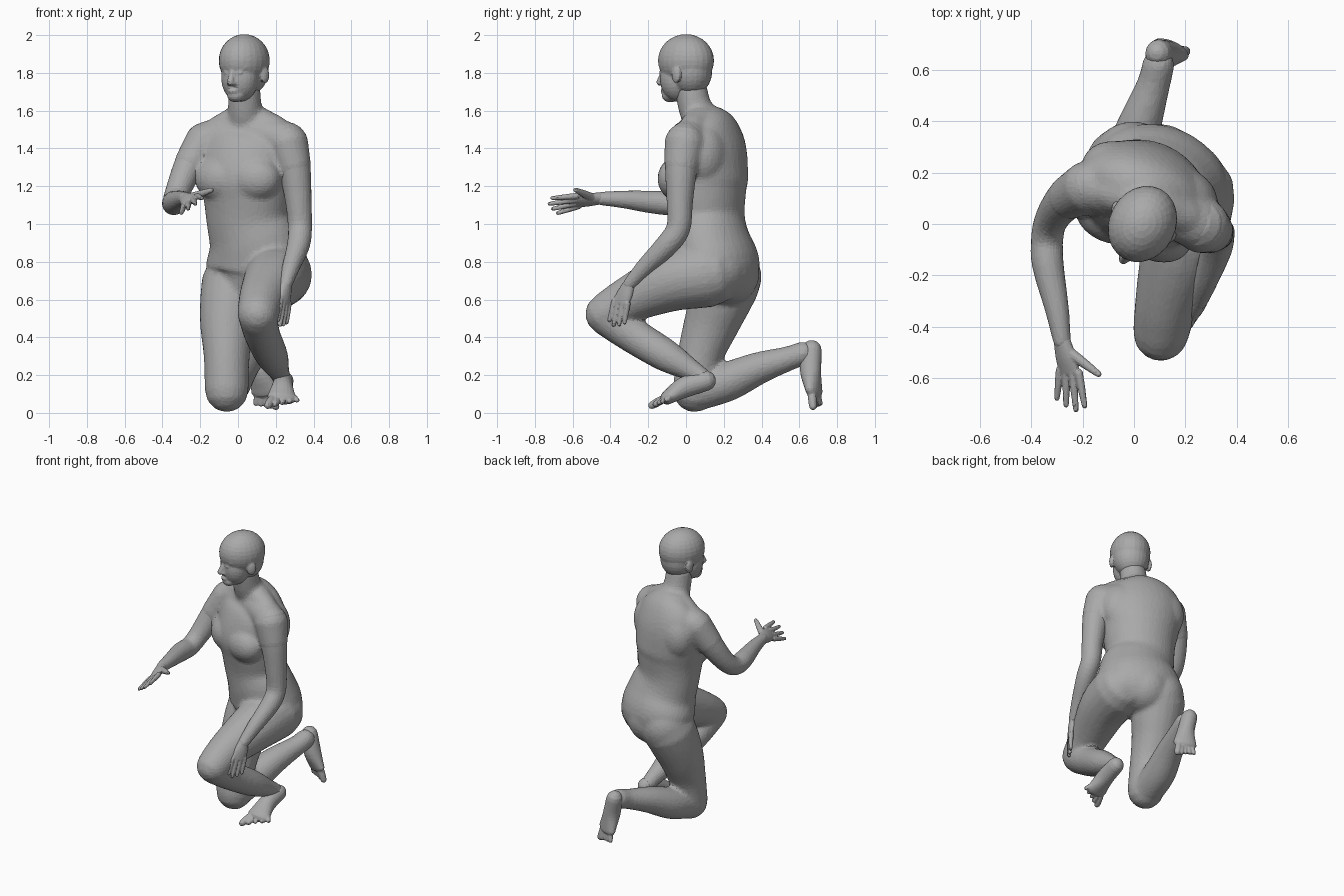
import bpy, bmesh, math
from mathutils import Vector, Matrix

cube = bpy.data.objects.get("Cube")
if cube:
    bpy.data.objects.remove(cube, do_unlink=True)

skin = bpy.data.materials.new("plain_grey")
skin.use_nodes = True
GREY = (0.4, 0.4, 0.4, 1)
skin.diffuse_color = GREY
skin.node_tree.nodes["Principled BSDF"].inputs["Base Color"].default_value = GREY

UP = Vector((0, 0, 1))


def axes(degrees):
    """Sideways (model's left) and forward directions of a turned body part."""
    a = math.radians(degrees)
    return Vector((math.cos(a), -math.sin(a), 0)), Vector((-math.sin(a), -math.cos(a), 0))


def spline(points, steps):
    """Smooth path through points that carry position and radii."""
    pts = [Vector(p) for p in points]
    pts = [2 * pts[0] - pts[1]] + pts + [2 * pts[-1] - pts[-2]]
    out = []
    for a, b, c, d in zip(pts, pts[1:], pts[2:], pts[3:]):
        for i in range(steps):
            t = i / steps
            out.append(b + (c - a) * t / 2 + (2 * a - 5 * b + 4 * c - d) * t * t / 2
                       + (3 * b - a - 3 * c + d) * t ** 3 / 2)
    return out + [pts[-2]]


def tube(bm, points, side=(1, 0, 0), cap=1.0, sides=20, steps=4):
    """Rounded tube; each point is x, y, z, radius and optionally depth radius."""
    path = spline([(*p, p[3]) if len(p) == 4 else p for p in points], steps)
    pos = [Vector(p[:3]) for p in path]
    rings = []
    last = len(path) - 1
    for i, p in enumerate(path):
        tangent = (pos[min(i + 1, last)] - pos[max(i - 1, 0)]).normalized()
        w = Vector(side)
        w = (w - tangent * w.dot(tangent)).normalized()
        n = tangent.cross(w)
        bulge = [0.0]
        if i == 0:
            bulge = [-1.45, -1.0, -0.5, 0.0]
        elif i == last:
            bulge = [0.0, 0.5, 1.0, 1.45]
        for b in bulge:
            c = pos[i] + tangent * math.sin(b) * p[4] * cap
            k = math.cos(b)
            rings.append([bm.verts.new(c + w * math.cos(t) * p[3] * k + n * math.sin(t) * p[4] * k)
                          for t in (math.tau * j / sides for j in range(sides))])
    for lo, hi in zip(rings, rings[1:]):
        for j in range(sides):
            k = (j + 1) % sides
            bm.faces.new((lo[j], lo[k], hi[k], hi[j]))
    bm.faces.new(rings[0][::-1])
    bm.faces.new(rings[-1])


def ball(bm, centre, half, turn=0):
    """Ellipsoid with half sizes sideways, forward and up."""
    m = Matrix.Translation(centre) @ Matrix.Rotation(math.radians(-turn), 4, "Z") @ Matrix.Diagonal((*half, 1))
    bmesh.ops.create_uvsphere(bm, u_segments=24, v_segments=16, radius=1, matrix=m)


def finish(bm, name, voxel, smooth, keep):
    """Fuse the overlapping volumes into one faceted skin."""
    bmesh.ops.recalc_face_normals(bm, faces=bm.faces)
    mesh = bpy.data.meshes.new(name)
    bm.to_mesh(mesh)
    bm.free()
    mesh.materials.append(skin)
    ob = bpy.data.objects.new(name, mesh)
    bpy.context.collection.objects.link(ob)
    fuse = ob.modifiers.new("fuse", "REMESH")
    fuse.mode = "VOXEL"
    fuse.voxel_size = voxel
    soft = ob.modifiers.new("soften", "SMOOTH")
    soft.factor = 0.5
    soft.iterations = smooth
    facet = ob.modifiers.new("facet", "DECIMATE")
    facet.ratio = keep


# Arm paths: the right one reaches forward, the left one rests on the knee
right_wrist = (-.28, -.455, 1.135, .035)
left_wrist = (.252, -.3, .68, .035)
right_path = [(-.175, .145, 1.44, .1), (-.258, .1, 1.31, .082), (-.32, .02, 1.17, .066),
              (-.338, -.06, 1.113, .063), (-.335, -.16, 1.115, .062), (-.3, -.33, 1.13, .047), right_wrist]
left_path = [(.262, -.005, 1.435, .105), (.298, -.025, 1.3, .087), (.32, -.033, 1.12, .07),
             (.328, -.04, .98, .064), (.32, -.1, .89, .061), (.28, -.22, .77, .047), left_wrist]

# Torso, shoulders, shoulder blades and chest
side, front = axes(22)
body = bmesh.new()
tube(body, [(.08, .17, .66, .19, .18), (.1, .167, .77, .275, .217), (.085, .135, .9, .25, .203),
            (.05, .12, 1.02, .222, .187), (.045, .11, 1.15, .235, .203), (.04, .107, 1.25, .252, .218),
            (.04, .12, 1.4, .265, .19), (.045, .115, 1.5, .23, .15), (.045, .09, 1.57, .14, .105)],
     side=side, cap=.3, sides=32)
tube(body, [(-.17, .15, 1.445, .098), (.045, .085, 1.49, .1), (.25, 0, 1.445, .1)], side=UP)
tube(body, [(-.1, .125, 1.5, .075), (.045, .09, 1.55, .09), (.2, .03, 1.5, .075)], side=UP)
tube(body, [(.045, .125, 1.5, .12), (.037, .055, 1.6, .092), (.033, .025, 1.72, .085)])
for path in (right_path, left_path):
    tube(body, [(x, y, z, r * 1.05) for x, y, z, r in path[:2]], cap=.8)
for s in (-1, 1):
    ball(body, Vector((.04, .1, 1.24)) + front * .112 + side * s * .095, (.145, .106, .12), 22)
    ball(body, Vector((.04, .1, 1.36)) - front * .055 + side * s * .13, (.15, .12, .17), 22)

# Buttocks and groin
ball(body, (-.005, .235, .72), (.165, .165, .18))
ball(body, (.1, .225, .74), (.165, .165, .17))
ball(body, (.185, .16, .765), (.175, .17, .175))
ball(body, (.03, .13, .68), (.12, .12, .11))

# Left leg with the raised knee
tube(body, [(.218, .115, .735, .177), (.19, -.07, .7, .163), (.13, -.29, .605, .126), (.105, -.425, .525, .11)])
tube(body, [(.105, -.42, .51, .103), (.13, -.28, .41, .095), (.18, -.1, .3, .086),
            (.215, .03, .225, .058), (.23, .09, .185, .05)])

# Right leg kneeling on the ground
tube(body, [(-.02, .22, .69, .173), (-.04, .175, .58, .163), (-.057, .13, .46, .145),
            (-.06, .075, .3, .122), (-.06, .045, .12, .117)])
tube(body, [(-.06, .05, .11, .102), (-.03, .22, .165, .104), (.02, .38, .235, .087),
            (.075, .54, .287, .066), (.095, .62, .315, .064)])
finish(body, "body", .012, 12, .2)


# Arms
def arm(name, points):
    bm = bmesh.new()
    tube(bm, points)
    finish(bm, name, .009, 4, .14)


arm("right_arm", right_path)
arm("left_arm", left_path)

# Head
side, front = axes(28)
middle = Vector((.033, 0, 0))


def face_point(forward, across, height):
    return middle + front * forward + side * across + UP * height


head = bmesh.new()
ball(head, face_point(0, 0, 1.865), (.13, .154, .14), 28)
ball(head, face_point(-.03, 0, 1.81), (.116, .112, .13), 28)
ball(head, face_point(.05, 0, 1.77), (.1, .093, .123), 28)
ball(head, face_point(.095, 0, 1.68), (.047, .044, .036), 28)
ball(head, face_point(.122, 0, 1.703), (.032, .026, .018), 28)
tube(head, [(*face_point(.128, 0, 1.82), .015), (*face_point(.143, 0, 1.785), .016),
            (*face_point(.158, 0, 1.75), .019)])
for s in (-1, 1):
    tube(head, [(*face_point(.134, s * .015, 1.833), .013), (*face_point(.112, s * .068, 1.833), .013)], side=UP)
    ball(head, face_point(.124, s * .038, 1.8), (.019, .016, .011), 28)
    ball(head, face_point(.143, s * .016, 1.744), (.013, .014, .011), 28)
    ball(head, face_point(-.005, s * .122, 1.788), (.016, .03, .044), 28 + s * 18)
finish(head, "head", .007, 6, .12)


# Hands
def hand(name, wrist, index, pinky, index_tip, pinky_tip, thumb_tip):
    bm = bmesh.new()
    wrist, index, pinky, index_tip, pinky_tip, thumb_tip = map(
        Vector, (wrist[:3], index, pinky, index_tip, pinky_tip, thumb_tip))
    across = pinky - index
    centre = (index + pinky) / 2
    tube(bm, [(*wrist, .035, .03), (*wrist.lerp(centre, .55), .047, .026), (*centre, .047, .018)], side=across)
    for i in range(4):
        t = i / 3
        root, tip = index.lerp(pinky, t), index_tip.lerp(pinky_tip, t)
        tip += (tip - root) * (.0, .2, .14, .0)[i]
        tube(bm, [(*root, .017), (*root.lerp(tip, .5), .015), (*tip, .011)], side=across, sides=10)
    base = wrist.lerp(index, .3)
    tube(bm, [(*base, .023), (*base.lerp(thumb_tip, .55), .019), (*thumb_tip, .013)], sides=10)
    finish(bm, name, .005, 2, .2)


hand("right_hand", right_wrist, (-.215, -.58, 1.148), (-.288, -.568, 1.095),
     (-.192, -.708, 1.137), (-.3, -.678, 1.058), (-.138, -.584, 1.18))
hand("left_hand", left_wrist, (.222, -.378, .59), (.268, -.31, .58),
     (.21, -.405, .49), (.258, -.325, .478), (.195, -.415, .54))


# Feet
def foot(name, heel, arch, pad, big, little):
    bm = bmesh.new()
    heel, arch, pad, big, little = map(Vector, (heel, arch, pad, big, little))
    across = little - big
    tube(bm, [(*heel, .052, .054), (*arch, .057, .056), (*pad, .078, .036)], side=across)
    for i in range(5):
        t = i / 4
        tip = big.lerp(little, t)
        root = pad + across * (t - .5) * .7
        r = .023 - .009 * min(1, t * 2) * (1 - t / 4)
        tube(bm, [(*root, r), (*root.lerp(tip, .6), r), (*tip, r * .9)], side=across, sides=10)
    finish(bm, name, .006, 3, .2)


foot("left_foot", (.242, .105, .17), (.235, -.01, .135), (.232, -.1, .08), (.158, -.18, .04), (.312, -.105, .068))
foot("right_foot", (.095, .665, .332), (.12, .66, .22), (.142, .678, .115), (.2, .672, .035), (.095, .71, .05))
